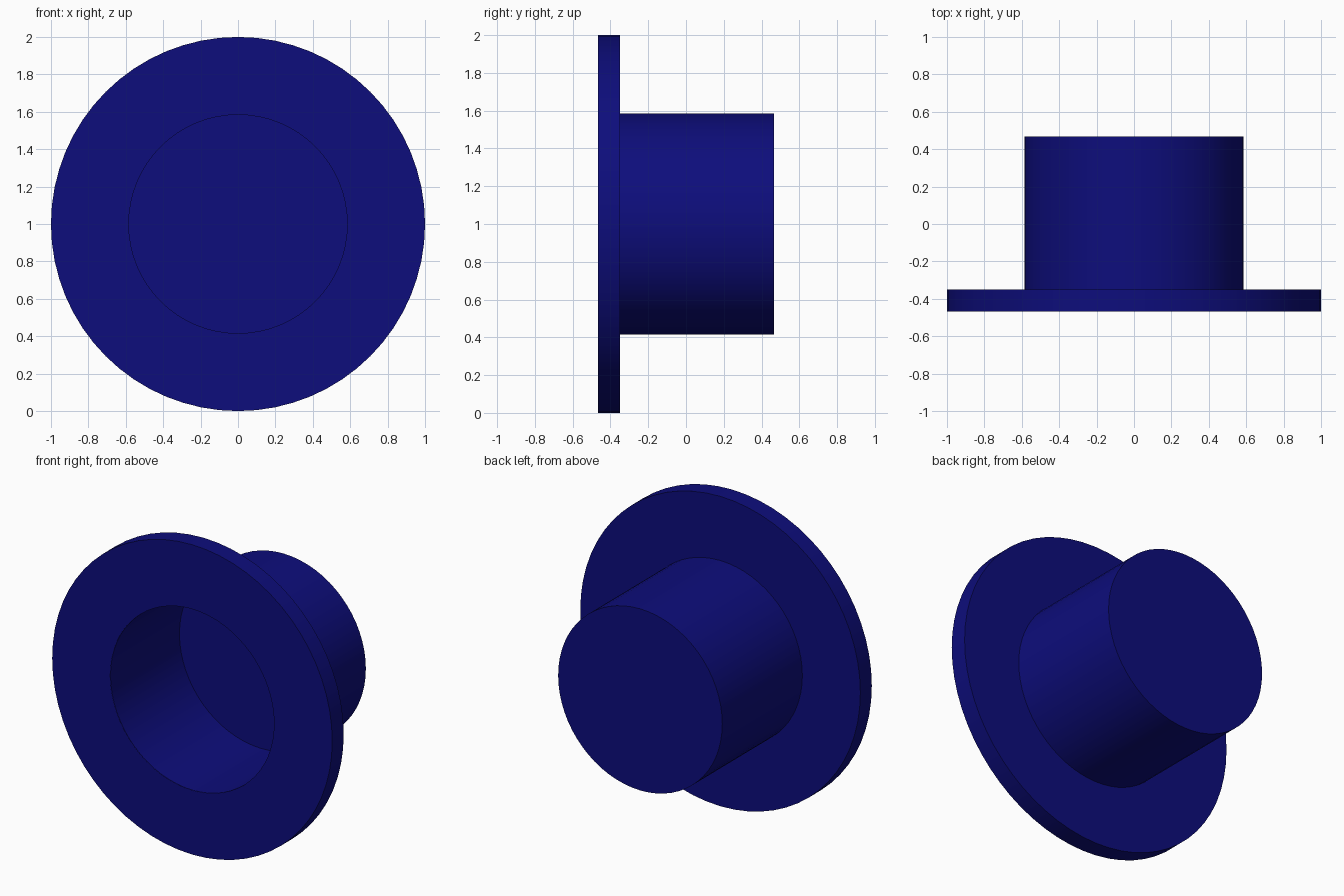
import bpy, bmesh
from math import pi, cos, sin, radians

if "Cube" in bpy.data.objects:
    bpy.data.objects.remove(bpy.data.objects["Cube"])

SEGMENTS = 64
CENTRE_Z = 1.0
CROWN_R = 0.586

navy = bpy.data.materials.new("navy")
navy.diffuse_color = (0.004, 0.004, 0.2, 1)
navy.use_nodes = True
navy.node_tree.nodes["Principled BSDF"].inputs["Base Color"].default_value = navy.diffuse_color


def lathe(name, profile, closed=False):
    """Spin (radius, y) points around the horizontal axis; radius 0 makes a pole."""
    bm = bmesh.new()
    rings = []
    for r, y in profile:
        rings.append([bm.verts.new((r * cos(2 * pi * i / SEGMENTS), y,
                                    CENTRE_Z + r * sin(2 * pi * i / SEGMENTS)))
                      for i in range(SEGMENTS)])
    pairs = list(zip(rings, rings[1:]))
    if closed:
        pairs.append((rings[-1], rings[0]))
    for a, b in pairs:
        for i in range(SEGMENTS):
            j = (i + 1) % SEGMENTS
            bm.faces.new((a[i], a[j], b[j], b[i]))
    if not closed:
        bm.faces.new(rings[0])
        bm.faces.new(rings[-1])
    bmesh.ops.recalc_face_normals(bm, faces=bm.faces)
    mesh = bpy.data.meshes.new(name)
    bm.to_mesh(mesh)
    bm.free()
    mesh.materials.append(navy)
    obj = bpy.data.objects.new(name, mesh)
    bpy.context.collection.objects.link(obj)
    bpy.ops.object.select_all(action='DESELECT')
    obj.select_set(True)
    bpy.context.view_layer.objects.active = obj
    bpy.ops.object.shade_smooth_by_angle(angle=radians(30))
    return obj


# Flat ring-shaped brim facing the front
lathe("brim", [(CROWN_R, -0.467), (1.0, -0.467), (1.0, -0.35), (CROWN_R, -0.35)],
      closed=True)

# Thin-walled crown with a thick flat end and an open front
INNER_R = CROWN_R - 0.002
lathe("crown", [(CROWN_R, 0.467), (CROWN_R, -0.466), (INNER_R, -0.466), (INNER_R, 0.237)])
